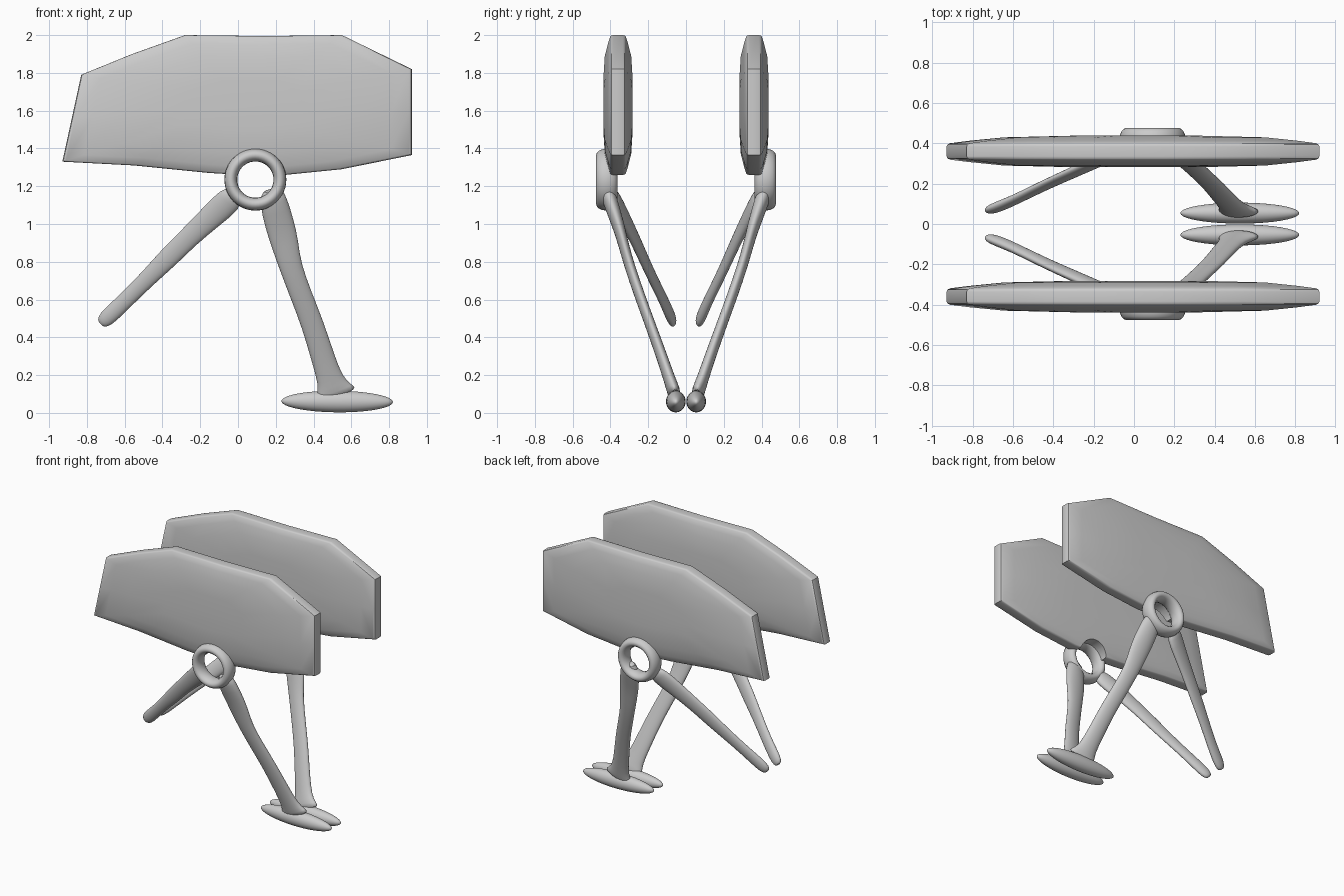
import bpy, bmesh, math
from mathutils import Vector

cube = bpy.data.objects.get("Cube")
if cube:
    bpy.data.objects.remove(cube, do_unlink=True)

grey = bpy.data.materials.new("light_grey")
grey.use_nodes = True
colour = (0.6, 0.6, 0.6, 1)
grey.diffuse_color = colour
grey.node_tree.nodes["Principled BSDF"].inputs["Base Color"].default_value = colour


def select(obj):
    bpy.ops.object.select_all(action="DESELECT")
    obj.select_set(True)
    bpy.context.view_layer.objects.active = obj


def finish(obj, name, angle=60, subdivide=0):
    """Name, colour and smooth a part, then mirror it to the other side."""
    obj.name = name
    obj.data.materials.append(grey)
    select(obj)
    bpy.ops.object.transform_apply(location=True, rotation=True, scale=True)
    bpy.ops.object.shade_smooth_by_angle(angle=math.radians(angle))
    if subdivide:
        sub = obj.modifiers.new("Soften", "SUBSURF")
        sub.levels = sub.render_levels = subdivide
    mirror = obj.modifiers.new("Mirror", "MIRROR")
    mirror.use_axis = (False, True, False)
    mirror.use_mirror_merge = False
    return obj


def loft(rings):
    """Skin a list of equal vertex rings and cap both ends."""
    bm = bmesh.new()
    loops = [[bm.verts.new(p) for p in ring] for ring in rings]
    n = len(loops[0])
    for a, b in zip(loops, loops[1:]):
        for i in range(n):
            j = (i + 1) % n
            bm.faces.new((a[i], a[j], b[j], b[i]))
    bm.faces.new(loops[0][::-1])
    bm.faces.new(loops[-1])
    bmesh.ops.recalc_face_normals(bm, faces=bm.faces)
    mesh = bpy.data.meshes.new("part")
    bm.to_mesh(mesh)
    bm.free()
    obj = bpy.data.objects.new("part", mesh)
    bpy.context.collection.objects.link(obj)
    return obj


def limb(name, stations, sides=16):
    """Flattened tube through (point, half width, half thickness) stations."""
    pts = [Vector(s[0]) for s in stations]
    rings = []
    for k, (p, w, h) in enumerate(stations):
        tangent = (pts[min(k + 1, len(pts) - 1)] - pts[max(k - 1, 0)]).normalized()
        across = Vector((0, 1, 0))
        across = (across - tangent * across.dot(tangent)).normalized()
        wide = tangent.cross(across)
        angles = [math.tau * i / sides for i in range(sides)]
        rings.append([pts[k] + wide * w * math.cos(a) + across * h * math.sin(a)
                      for a in angles])
    return finish(loft(rings), name, subdivide=1)


# Side panel: clipped slab, rounded at the rim and slightly swollen in the middle
outline = [(-0.93, 1.33), (-0.88, 1.56), (-0.83, 1.79), (-0.56, 1.9), (-0.28, 2.0),
           (0.14, 1.995), (0.55, 2.0), (0.92, 1.82), (0.92, 1.59), (0.92, 1.365),
           (0.55, 1.29), (0.25, 1.26), (0.02, 1.26), (-0.15, 1.27), (-0.55, 1.31)]
cx, cz, panel_y = 0.02, 1.63, 0.36
half = [(0.35, 0.078), (0.7, 0.07), (0.88, 0.053), (0.98, 0.041), (0.995, 0.035), (1, 0.024)]
layers = [(s, -t) for s, t in half] + [(s, t) for s, t in half[::-1]]
panel = loft([[(cx + (x - cx) * s, panel_y + t, cz + (z - cz) * s) for x, z in outline]
              for s, t in layers])

# Round opening through the panel behind the hub
hub = (0.092, 0.42, 1.235)
bpy.ops.mesh.primitive_cylinder_add(vertices=40, radius=0.115, depth=0.6, location=hub,
                                    rotation=(math.pi / 2, 0, 0))
cutter = bpy.context.object
cutter.hide_render = True
cut = panel.modifiers.new("Opening", "BOOLEAN")
cut.object = cutter
cut.solver = "EXACT"
select(panel)
bpy.ops.object.modifier_apply(modifier=cut.name)
bpy.data.objects.remove(cutter, do_unlink=True)
finish(panel, "side_panel", angle=40)

# Hub ring
bpy.ops.mesh.primitive_torus_add(major_segments=48, minor_segments=16, major_radius=0.13,
                                 minor_radius=0.034, location=hub,
                                 rotation=(math.pi / 2, 0, 0))
ring = bpy.context.object
ring.scale = (1, 1, 1.65)
finish(ring, "hub_ring")

# Short strut, reaching back and inward to a rounded free end
limb("rear_strut", [
    ((-0.01, 0.405, 1.17), 0.04, 0.03),
    ((-0.04, 0.38, 1.13), 0.075, 0.035),
    ((-0.13, 0.335, 1.05), 0.066, 0.029),
    ((-0.27, 0.27, 0.92), 0.055, 0.026),
    ((-0.36, 0.23, 0.83), 0.057, 0.024),
    ((-0.47, 0.18, 0.72), 0.046, 0.024),
    ((-0.59, 0.12, 0.60), 0.043, 0.024),
    ((-0.68, 0.083, 0.515), 0.047, 0.027),
    ((-0.715, 0.07, 0.483), 0.038, 0.022),
    ((-0.728, 0.065, 0.47), 0.02, 0.012)])

# Long leg, running down and inward to the foot
limb("front_leg", [
    ((0.18, 0.42, 1.19), 0.05, 0.035),
    ((0.185, 0.405, 1.13), 0.075, 0.042),
    ((0.22, 0.36, 1.0), 0.08, 0.033),
    ((0.25, 0.33, 0.89), 0.074, 0.028),
    ((0.275, 0.30, 0.78), 0.06, 0.028),
    ((0.335, 0.245, 0.62), 0.059, 0.028),
    ((0.395, 0.19, 0.47), 0.06, 0.028),
    ((0.45, 0.125, 0.29), 0.064, 0.03),
    ((0.49, 0.085, 0.17), 0.068, 0.032),
    ((0.51, 0.065, 0.115), 0.1, 0.036),
    ((0.52, 0.058, 0.085), 0.13, 0.03)])

# Foot: long flattened pad
bpy.ops.mesh.primitive_uv_sphere_add(segments=40, ring_count=24, radius=1,
                                     location=(0.525, 0.054, 0.067))
foot = bpy.context.object
foot.scale = (0.295, 0.052, 0.057)
foot.rotation_euler = (0, math.radians(0.5), 0)
foot.location.z = 0.06
finish(foot, "foot_pad")
